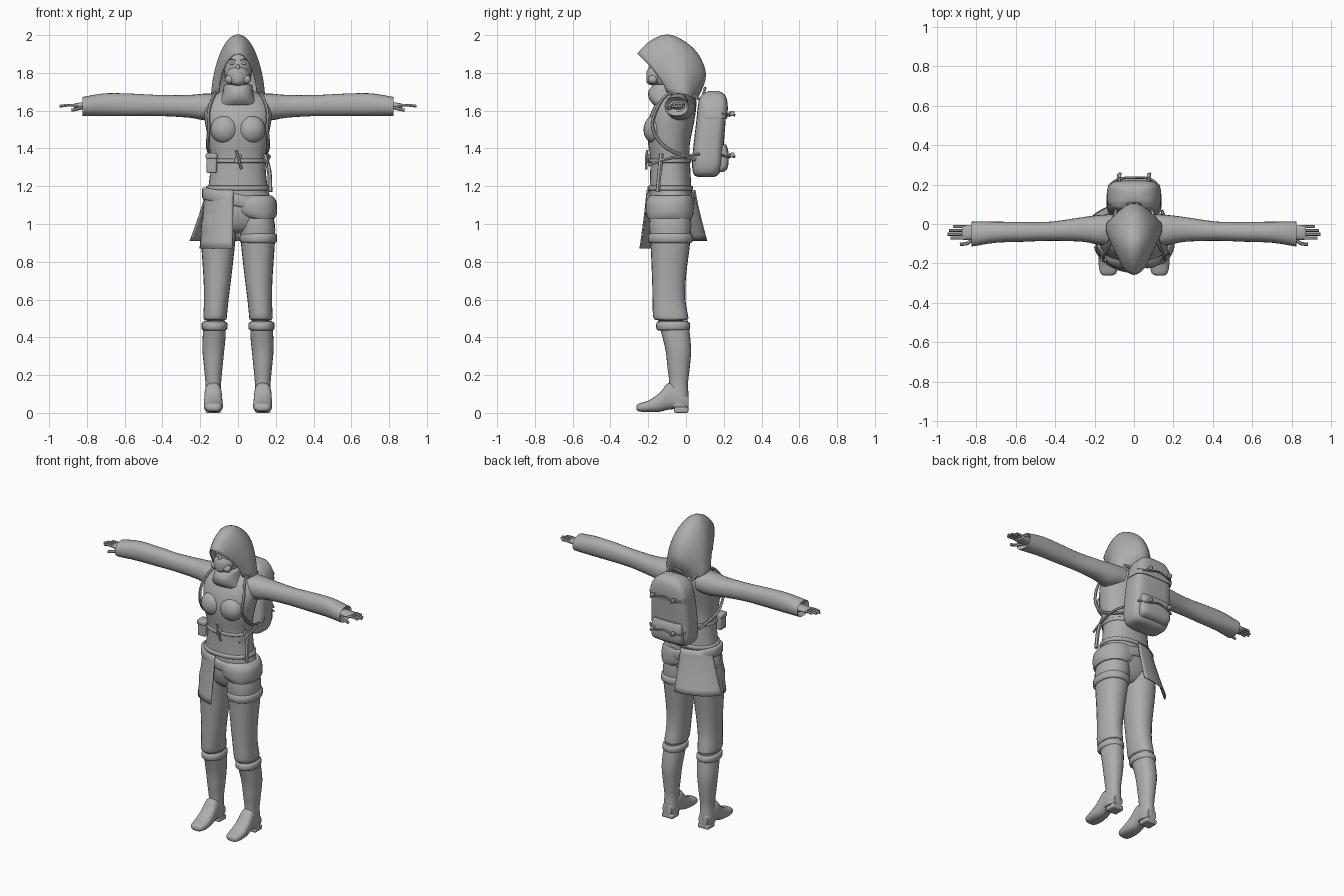
import bpy, bmesh, math
from mathutils import Vector

grey = bpy.data.materials.new("cloth grey")
grey.diffuse_color = (0.42, 0.42, 0.42, 1)


def finish(ob, angle=50):
    ob.data.materials.clear()
    ob.data.materials.append(grey)
    bpy.ops.object.select_all(action='DESELECT')
    ob.select_set(True)
    bpy.context.view_layer.objects.active = ob
    bpy.ops.object.shade_smooth_by_angle(angle=math.radians(angle))
    return ob


def mesh(name, verts, faces, thick=0, angle=50):
    me = bpy.data.meshes.new(name)
    me.from_pydata(verts, [], faces)
    bm = bmesh.new()
    bm.from_mesh(me)
    bmesh.ops.recalc_face_normals(bm, faces=bm.faces)
    bm.to_mesh(me)
    bm.free()
    ob = bpy.data.objects.new(name, me)
    bpy.context.collection.objects.link(ob)
    if thick:
        m = ob.modifiers.new("thickness", 'SOLIDIFY')
        m.thickness = thick
        m.offset = 0
    return finish(ob, angle)


def smooth_rows(rows, k):
    """Catmull-Rom interpolation between rows of numbers."""
    out = []
    for i in range(len(rows) - 1):
        a, b, c, d = (rows[max(i - 1, 0)], rows[i], rows[i + 1], rows[min(i + 2, len(rows) - 1)])
        for j in range(k):
            t = j / k
            out.append([0.5 * (2 * q + (r - p) * t + (2 * p - 5 * q + 4 * r - s) * t * t
                               + (3 * q - p - 3 * r + s) * t ** 3) for p, q, r, s in zip(a, b, c, d)])
    return out + [list(rows[-1])]


def loft(name, rows, axis='z', n=24, p=2.2, k=3, side=1, tilt=0, angle=50):
    """Rows are (position on axis, low a, high a, low b, high b)."""
    rows = smooth_rows(rows, k)
    verts, faces = [], []
    for t, a0, a1, b0, b1 in rows:
        for i in range(n):
            th = 2 * math.pi * i / n
            c, s = math.cos(th), math.sin(th)
            a = (a0 + a1) / 2 + (a1 - a0) / 2 * math.copysign(abs(c) ** (2 / p), c)
            b = (b0 + b1) / 2 + (b1 - b0) / 2 * math.copysign(abs(s) ** (2 / p), s)
            x, y, z = {'x': (t, a, b), 'y': (a, t, b), 'z': (a, b, t)}[axis]
            verts.append((x * side, y, z + tilt * x))
    for r in range(len(rows) - 1):
        for i in range(n):
            j = (i + 1) % n
            faces.append((r * n + i, r * n + j, r * n + n + j, r * n + n + i))
    faces += [tuple(range(n)), tuple(range(len(verts) - n, len(verts)))]
    return mesh(name, verts, faces, angle=angle)


def band(name, z, h, x0, x1, y0, y1, e=0.01, **kw):
    """Rounded band around a limb or the waist."""
    return loft(name, [(z - h / 2, x0 + e, x1 - e, y0 + e, y1 - e), (z - h / 3, x0, x1, y0, y1),
                       (z + h / 3, x0, x1, y0, y1), (z + h / 2, x0 + e, x1 - e, y0 + e, y1 - e)], k=2, **kw)


def tube(name, pts, r=0.007, closed=False):
    pts = [list(p) for p in pts]
    pts = smooth_rows(pts, 4)
    cu = bpy.data.curves.new(name, 'CURVE')
    cu.dimensions = '3D'
    cu.bevel_depth = r
    cu.bevel_resolution = 1
    cu.use_fill_caps = True
    sp = cu.splines.new('POLY')
    sp.points.add(len(pts) - 1)
    for q, co in zip(sp.points, pts):
        q.co = (*co, 1)
    ob = bpy.data.objects.new(name, cu)
    bpy.context.collection.objects.link(ob)
    bpy.ops.object.select_all(action='DESELECT')
    ob.select_set(True)
    bpy.context.view_layer.objects.active = ob
    bpy.ops.object.convert(target='MESH')
    return finish(bpy.context.object)


def ball(name, loc, scale):
    bpy.ops.mesh.primitive_uv_sphere_add(segments=20, ring_count=12, location=loc)
    ob = bpy.context.object
    ob.name = name
    ob.scale = scale
    return finish(ob)


def box(name, loc, size, rot=(0, 0, 0), bev=0.008):
    bpy.ops.mesh.primitive_cube_add(size=1, location=loc, rotation=rot)
    ob = bpy.context.object
    ob.name = name
    ob.scale = size
    bpy.ops.object.transform_apply(location=False, rotation=False, scale=True)
    m = ob.modifiers.new("round", 'BEVEL')
    m.width = bev
    m.segments = 2
    return finish(ob)


def grid(name, fn, nu, nv, thick):
    verts = [fn(i / nu, j / nv) for i in range(nu + 1) for j in range(nv + 1)]
    w = nv + 1
    faces = [(i * w + j, i * w + j + 1, (i + 1) * w + j + 1, (i + 1) * w + j)
             for i in range(nu) for j in range(nv)]
    return mesh(name, verts, faces, thick)


# Torso and pelvis
loft("torso", [(1.14, -.165, .165, -.195, .03), (1.25, -.15, .15, -.19, .025), (1.35, -.145, .145, -.19, .02),
               (1.42, -.155, .155, -.2, .02), (1.5, -.168, .168, -.205, .035), (1.58, -.18, .18, -.19, .05),
               (1.65, -.165, .165, -.155, .055), (1.69, -.11, .11, -.13, .04), (1.72, -.06, .06, -.12, .01)], n=32)
loft("hips", [(.95, -.07, .07, -.13, -.03), (.98, -.16, .16, -.17, .0), (1.05, -.188, .188, -.195, .03),
              (1.12, -.178, .178, -.195, .035), (1.2, -.15, .15, -.18, .02)], n=32)

# Head, mask and collar
ball("head", (0, -.1, 1.82), (.075, .085, .115))
loft("collar", [(1.63, -.12, .12, -.17, .04), (1.66, -.095, .095, -.195, .03), (1.7, -.08, .08, -.2, .02),
                (1.735, -.075, .075, -.175, .01), (1.74, -.06, .06, -.15, .0)], n=24)
loft("breathing_mask", [(-.15, -.065, .065, 1.73, 1.84), (-.185, -.05, .05, 1.735, 1.83),
                        (-.2, -.03, .03, 1.74, 1.82), (-.208, -.016, .016, 1.75, 1.81)], axis='y')
ball("nose", (0, -.185, 1.82), (.012, .015, .025))
for s in (-1, 1):
    ball("mask_filter", (s * .045, -.175, 1.765), (.024, .026, .024))
    ball("eye", (s * .03, -.172, 1.85), (.015, .01, .009))
    tube("brow", [(s * .012, -.178, 1.867), (s * .035, -.174, 1.874), (s * .055, -.155, 1.866)], .004)
    ball("chest", (s * .07, -.165, 1.5), (.075, .06, .075))

# Hood as a row of arches: base y, base z, top y, top z, half width
arches = smooth_rows([(-.10, 1.70, -.255, 1.90, .10), (-.075, 1.68, -.19, 1.965, .122), (-.04, 1.67, -.1, 2.0, .138),
                      (0, 1.66, -.01, 1.965, .138), (.02, 1.65, .06, 1.9, .12), (.035, 1.65, .1, 1.81, .09),
                      (.04, 1.65, .092, 1.74, .05), (.045, 1.65, .06, 1.67, .01)], 3)


def hood_point(u, v):
    by, bz, ty, tz, w = arches[round(u * (len(arches) - 1))]
    a = math.pi * v
    s = math.sin(a)
    return (w * math.cos(a) * (1 - .12 * s), by + (ty - by) * s ** 1.3, bz + (tz - bz) * s ** .95)


grid("hood", hood_point, len(arches) - 1, 24, .008)

for s in (-1, 1):
    # Sleeve, tucked in at the cuff
    loft("sleeve", [(.1, -.11, .05, 1.56, 1.69), (.18, -.105, .045, 1.55, 1.69), (.26, -.09, .035, 1.563, 1.683),
                    (.42, -.085, .012, 1.572, 1.683), (.56, -.09, .01, 1.572, 1.69), (.7, -.095, .012, 1.572, 1.692),
                    (.81, -.112, .012, 1.572, 1.675), (.822, -.11, .01, 1.575, 1.67), (.8, -.09, -.005, 1.595, 1.655)],
         axis='x', side=s)
    # Hand and fingers
    loft("hand", [(.77, -.07, -.015, 1.605, 1.645), (.82, -.08, -.008, 1.608, 1.645),
                  (.865, -.08, -.005, 1.614, 1.638), (.872, -.074, -.011, 1.618, 1.634)], axis='x', n=14, side=s)
    for y, tip in ((-.013, .915), (-.032, .937), (-.052, .945), (-.071, .93)):
        tube("finger", [(s * .855, y, 1.627), (s * .9, y, 1.629), (s * tip, y, 1.624)], .0078)
    tube("thumb", [(s * .81, -.07, 1.62), (s * .845, -.098, 1.61), (s * .882, -.102, 1.602)], .009)
    # Trouser leg, knee cuff and boot
    loft("trouser_leg", [(1.1, .01, .17, -.18, .02), (1.0, .005, .195, -.195, .028), (.9, .015, .195, -.188, .022),
                         (.72, .035, .183, -.18, .0), (.6, .05, .18, -.177, -.003), (.52, .058, .183, -.175, .01),
                         (.495, .062, .18, -.165, .01), (.49, .08, .16, -.14, -.02)], side=s)
    band("knee_cuff", .46, .045, .056, .192, -.157, .02, side=s)
    loft("boot_shaft", [(.49, .068, .178, -.15, .01), (.42, .065, .186, -.13, .02), (.33, .073, .188, -.108, .027),
                        (.24, .082, .18, -.098, .02), (.15, .09, .172, -.088, .01), (.09, .088, .175, -.1, .014),
                        (.03, .088, .174, -.09, .012)], side=s)
    loft("boot_foot", [(-.262, .115, .15, .018, .035), (-.25, .09, .17, .008, .05), (-.2, .08, .18, .004, .065),
                       (-.14, .082, .18, .006, .105), (-.09, .086, .177, .018, .16), (-.03, .088, .175, .02, .13),
                       (.012, .1, .163, .022, .09)], axis='y', p=2.6, side=s)
    box("boot_heel", (s * .131, -.025, .015), (.08, .075, .03))
    # Shoulder strap down the front and back beneath the arm to the pack
    tube("shoulder_strap", [(s * .09, .07, 1.66), (s * .11, .0, 1.70), (s * .125, -.1, 1.685), (s * .155, -.158, 1.6),
                            (s * .155, -.175, 1.5), (s * .16, -.1, 1.4), (s * .13, .05, 1.34)], .009)

# Waist belt, buckle and hanging cord
band("waist_belt", 1.335, .022, -.151, .151, -.198, .028, .004, n=32)
band("corset_hem", 1.19, .025, -.168, .168, -.203, .036, .006, n=32)
box("belt_buckle", (0, -.2, 1.345), (.03, .016, .05), (0, .3, 0))
tube("belt_cord", [(-.01, -.205, 1.39), (.005, -.212, 1.34), (.018, -.21, 1.29)], .007)
box("belt_pouch", (-.14, -.155, 1.32), (.055, .06, .1))
box("pouch_lid", (-.14, -.158, 1.36), (.062, .066, .03))
tube("hanging_strap", [(.14, -.13, 1.37), (.165, -.14, 1.28), (.17, -.15, 1.17)], .012)
tube("side_cord", [(.15, -.2, 1.31), (.16, -.1, 1.345), (.165, 0, 1.36), (.14, .07, 1.37)], .008)

# Slanted hip wrap and thigh strap
band("hip_wrap", 1.125, .065, -.19, .198, -.21, .045, .008, n=32, tilt=-.2)
loft("hip_drape", [(1.03, .03, .195, -.2, .03), (1.06, -.03, .207, -.212, .04), (1.12, -.05, .203, -.212, .04),
                   (1.15, -.02, .18, -.19, .03)], n=28)
band("thigh_strap", .925, .05, .01, .206, -.2, .035, side=1)


# Split side skirt: panels flaring out over one hip
def skirt(name, a0, a1, rx0, ry0, rx1, ry1, z1):
    def fn(u, v):
        a = math.radians(a0 + (a1 - a0) * u)
        e = v ** 1.2
        return ((rx0 + (rx1 - rx0) * e) * math.cos(a), -.08 + (ry0 + (ry1 - ry0) * e) * math.sin(a),
                1.18 + (z1 - 1.18) * v)
    grid(name, fn, 12, 8, .007)


skirt("front_skirt_panel", 192, 262, .178, .127, .205, .165, .87)
skirt("back_skirt_panel", 88, 160, .178, .127, .27, .19, .91)

# Backpack with lid, pocket, straps and toggles
loft("backpack", [(1.25, -.08, .08, .06, .15), (1.265, -.12, .12, .04, .175), (1.32, -.138, .138, .032, .195),
                  (1.42, -.138, .138, .04, .2), (1.55, -.132, .132, .055, .21), (1.64, -.115, .115, .065, .212),
                  (1.68, -.085, .085, .08, .2), (1.7, -.04, .04, .11, .17)], n=32, p=4)
loft("pack_lid", [(1.555, -.135, .135, .07, .216), (1.575, -.136, .136, .07, .22), (1.64, -.12, .12, .075, .22),
                  (1.685, -.085, .085, .09, .205), (1.705, -.04, .04, .12, .17)], n=32, p=4)
loft("pack_pocket", [(1.275, -.09, .09, .12, .195), (1.3, -.11, .11, .12, .222), (1.38, -.11, .11, .12, .225),
                     (1.42, -.1, .1, .12, .212)], n=28, p=5)
tube("pack_handle", [(-.03, .09, 1.68), (-.025, .1, 1.715), (.025, .1, 1.715), (.03, .09, 1.68)], .008)
for z in (1.365, 1.585):
    tube("pack_cord", [(-.13, .19, z), (-.08, .228, z - .012), (0, .235, z + .005),
                       (.08, .23, z - .012), (.13, .19, z)], .006)
    for x in (-.075, .075):
        tube("pack_toggle", [(x, .215, z), (x, .24, z - .003), (x + .006, .258, z - .01)], .008)
        box("toggle_end", (x, .245, z), (.02, .022, .026), bev=.005)
